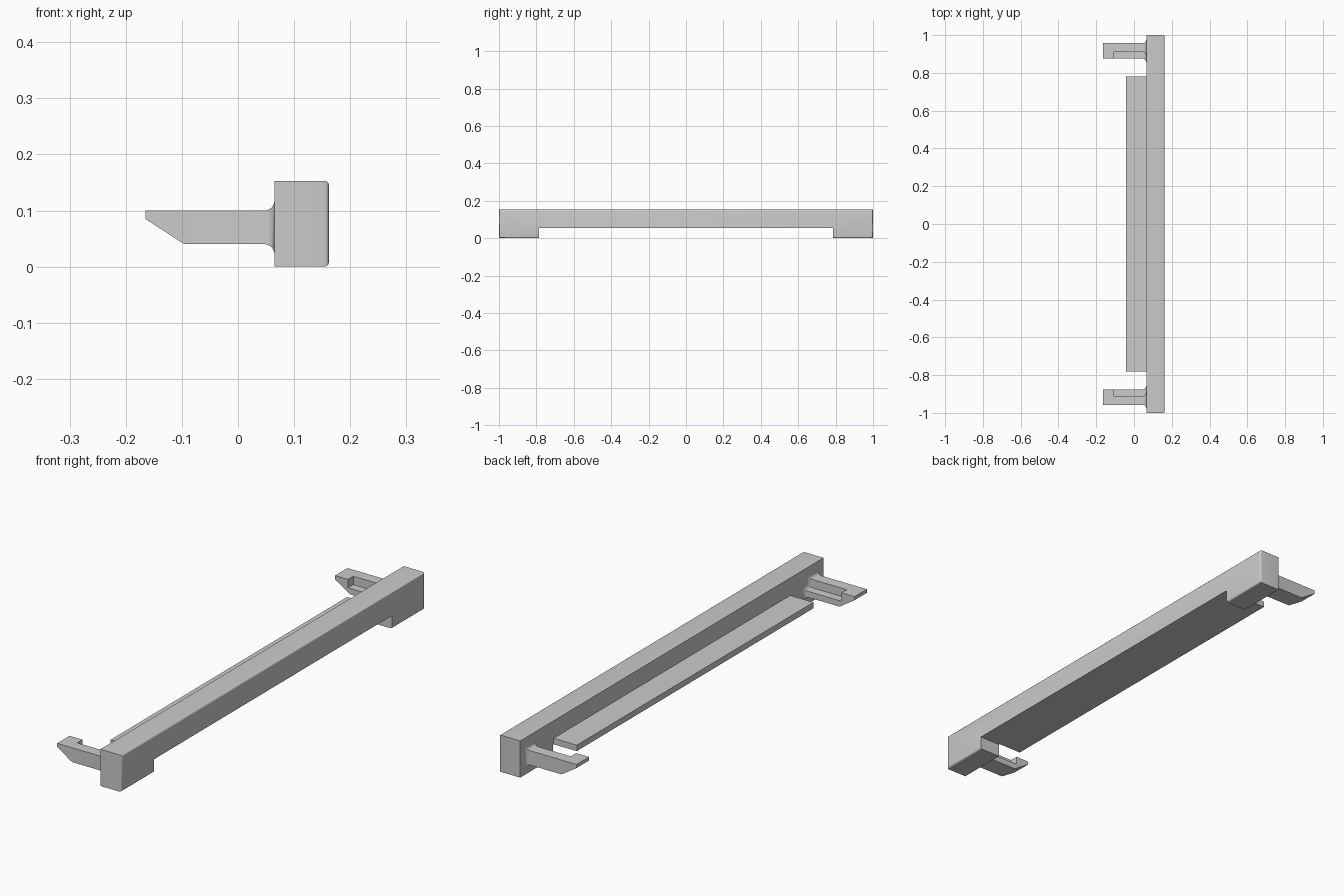
import bpy, bmesh, math

cube = bpy.data.objects.get("Cube")
if cube:
    bpy.data.objects.remove(cube, do_unlink=True)

grey = bpy.data.materials.new("light grey plastic")
grey.use_nodes = True
colour = (0.6, 0.6, 0.6, 1)
grey.diffuse_color = colour
grey.node_tree.nodes["Principled BSDF"].inputs["Base Color"].default_value = colour

BACK, FACE = 0.065, 0.162      # rear and outer face of the bar
TOP, SLOT = 0.153, 0.055       # bar height and underside of the recess
END, FOOT = 1.0, 0.785         # half length, start of the end blocks


def finish(name, bm):
    bmesh.ops.remove_doubles(bm, verts=bm.verts, dist=1e-5)
    bmesh.ops.recalc_face_normals(bm, faces=bm.faces)
    mesh = bpy.data.meshes.new(name)
    bm.to_mesh(mesh)
    bm.free()
    mesh.materials.append(grey)
    obj = bpy.data.objects.new(name, mesh)
    bpy.context.collection.objects.link(obj)
    bpy.ops.object.select_all(action='DESELECT')
    obj.select_set(True)
    bpy.context.view_layer.objects.active = obj
    bpy.ops.object.shade_smooth_by_angle(angle=math.radians(35))
    return obj


def loft(bm, sections):
    rings = [[bm.verts.new(p) for p in s] for s in sections]
    for a, b in zip(rings, rings[1:]):
        for i in range(len(a)):
            j = (i + 1) % len(a)
            bm.faces.new((a[i], a[j], b[j], b[i]))
    bm.faces.new(rings[0])
    bm.faces.new(rings[-1])


# Front bar with a long recess below and softened outer edges
outline = [(-END, 0), (-FOOT, 0), (-FOOT, SLOT), (FOOT, SLOT),
           (FOOT, 0), (END, 0), (END, TOP), (-END, TOP)]
bm = bmesh.new()
loft(bm, [[(x, y, z) for y, z in outline] for x in (BACK, FACE)])


def is_outer_edge(e):
    a, b = (v.co for v in e.verts)
    on_face = min(a.x, b.x) > FACE - 1e-4
    in_recess = max(abs(a.y), abs(b.y)) < FOOT + 1e-4
    return on_face and not in_recess


bmesh.ops.bevel(bm, geom=[e for e in bm.edges if is_outer_edge(e)],
                offset=0.008, segments=4, profile=0.5, affect='EDGES')
finish("front_bar", bm)

# Thin shelf behind the bar
bm = bmesh.new()
bmesh.ops.create_cube(bm, size=1)
for v in bm.verts:
    v.co.x = -0.042 if v.co.x < 0 else BACK
    v.co.y *= 1.56
    v.co.z = SLOT if v.co.z < 0 else SLOT + 0.025
finish("rear_shelf", bm)


# Hooked clip: an L section swept back, closed at the tip, flared at the root
def clip_section(x, bottom, floor, grow=0):
    outer, wall, inner, top = 0.957 + grow, 0.91 - grow, 0.875 - grow, 0.1 + grow
    bottom, floor = bottom - grow, floor + grow
    return [(x, outer, bottom), (x, outer, top), (x, wall, top),
            (x, wall, floor), (x, inner, floor), (x, inner, bottom)]


sections = [clip_section(-0.165, 0.085, 0.1), clip_section(-0.105, 0.046, 0.1),
            clip_section(-0.105, 0.046, 0.065), clip_section(-0.095, 0.04, 0.065)]
RADIUS, STEPS = 0.018, 6
for i in range(STEPS + 1):
    t = math.pi / 2 * i / STEPS
    sections.append(clip_section(BACK - RADIUS + RADIUS * math.sin(t), 0.04, 0.065,
                                 RADIUS * (1 - math.cos(t))))
for name, side in (("back_clip", 1), ("front_clip", -1)):
    bm = bmesh.new()
    loft(bm, [[(x, side * y, z) for x, y, z in s] for s in sections])
    finish(name, bm)
